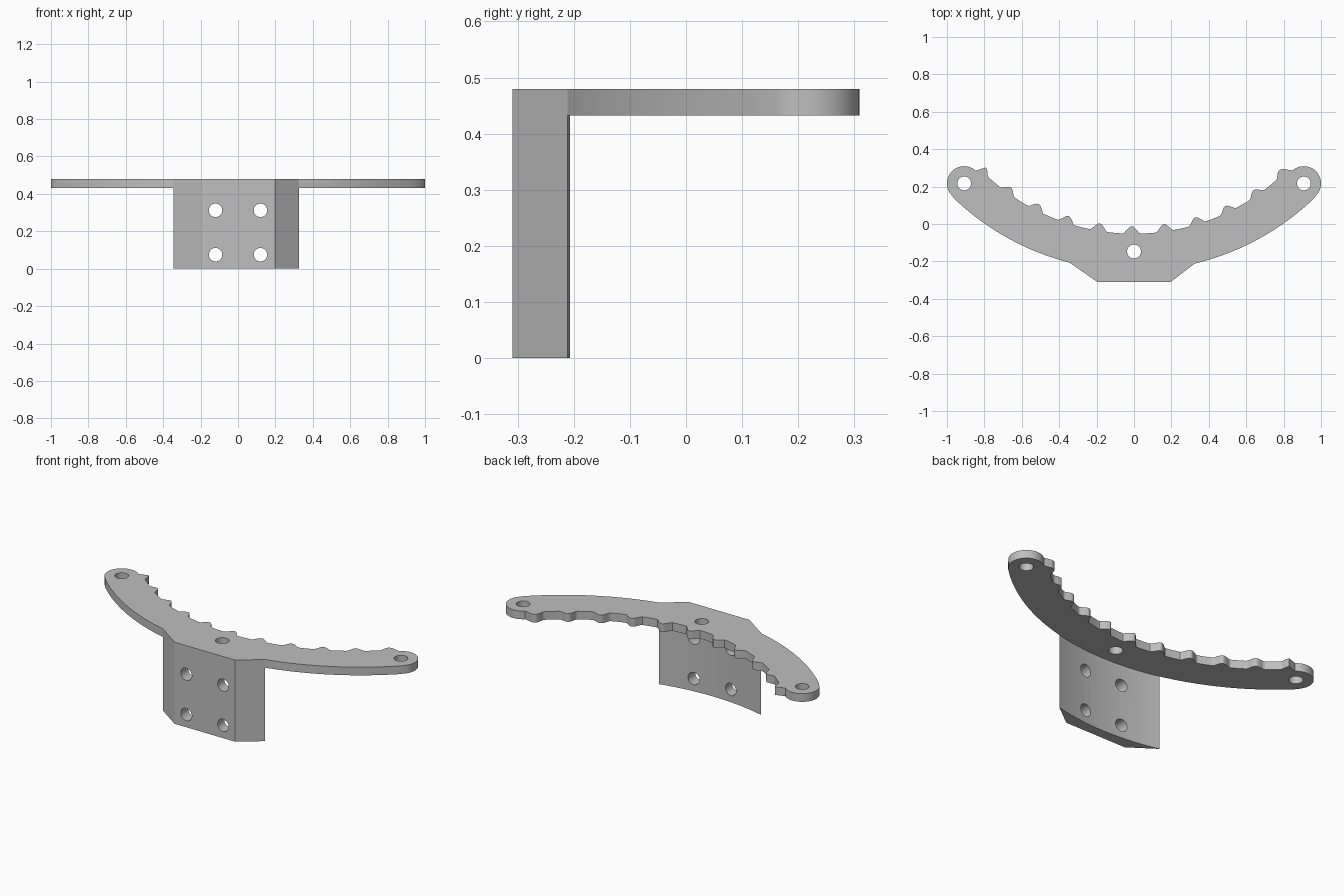
import bpy, bmesh
from math import sin, cos, asin, pi, radians, degrees
from mathutils import Matrix, Vector

cube = bpy.data.objects.get("Cube")
if cube:
    bpy.data.objects.remove(cube, do_unlink=True)

TOP, UNDER = 0.48, 0.432          # plate faces
ARC_Y, ARC_R = 1.14, 1.39         # outer arc
TEETH_Y, VALLEY_R = 1.10, 1.152   # toothed inner arc
END_X, END_Y, END_R = 0.908, 0.217, 0.092
LEFT, RIGHT, FRONT = -0.345, 0.325, -0.309
PITCH, HALF_TOOTH = 8.85, 2.3     # degrees


def arc(cx, cy, r, a0, a1, n):
    """Points on an arc, angles in degrees measured from -y towards +x."""
    angles = [radians(a0 + (a1 - a0) * i / n) for i in range(n + 1)]
    return [(cx + r * sin(a), cy - r * cos(a)) for a in angles]


def tooth_radius(a):
    """Radius of the inner edge at angle a: rounded teeth over the valley arc."""
    k = max(-5, min(5, round((a + 0.6) / PITCH)))
    t = (a + 0.6 - k * PITCH) / HALF_TOOTH
    height = 0.04 - 0.012 * (k / 5) ** 2
    bump = ((1 + cos(pi * t)) / 2) ** 0.7 if abs(t) < 1 else 0
    return VALLEY_R - height * bump


# Outline pieces
a_left = degrees(asin(LEFT / ARC_R))
a_right = degrees(asin(RIGHT / ARC_R))
right_arc = arc(0, ARC_Y, ARC_R, a_right, 43.8, 20)
left_arc = arc(0, ARC_Y, ARC_R, -43.8, a_left, 20)
right_end = arc(END_X, END_Y, END_R, 46, 222, 26)
left_end = [(-x, y) for x, y in reversed(right_end)]
teeth = []
for i in range(225):
    a = 44.8 - 0.4 * i
    r = tooth_radius(a)
    teeth.append((r * sin(radians(a)), TEETH_Y - r * cos(radians(a))))
nose = [(-0.197, FRONT), (0.197, FRONT)]
back_arc = arc(0, ARC_Y, ARC_R, a_left, a_right, 14)

rim = right_arc + right_end + teeth + left_end + left_arc
outline = nose + rim
wing = rim + back_arc[1:-1]
block = nose + back_arc[::-1]

# Plate and block as one closed shell
bm = bmesh.new()


def cap(ring, z):
    bm.faces.new([bm.verts.new((x, y, z)) for x, y in ring])


def wall(ring, z0, z1):
    for (x0, y0), (x1, y1) in zip(ring, ring[1:] + ring[:1]):
        bm.faces.new([bm.verts.new(p) for p in
                      ((x0, y0, z0), (x1, y1, z0), (x1, y1, z1), (x0, y0, z1))])


cap(outline, TOP)
cap(wing, UNDER)
cap(block, 0)
wall(outline, UNDER, TOP)
wall(block, 0, UNDER)
bmesh.ops.remove_doubles(bm, verts=bm.verts, dist=0.00005)
bmesh.ops.recalc_face_normals(bm, faces=bm.faces)


def make_object(name, source):
    mesh = bpy.data.meshes.new(name)
    source.to_mesh(mesh)
    source.free()
    obj = bpy.data.objects.new(name, mesh)
    bpy.context.collection.objects.link(obj)
    return obj


bracket = make_object("toothed_bracket", bm)

# Drill holes: three through the plate, four through the block
drills = bmesh.new()


def drill(location, radius, turn):
    bmesh.ops.create_cone(drills, cap_ends=True, segments=32, radius1=radius,
                          radius2=radius, depth=0.3,
                          matrix=Matrix.Translation(Vector(location)) @ turn)


for x, y in ((-END_X, END_Y), (0, -0.147), (END_X, END_Y)):
    drill((x, y, TOP), 0.037, Matrix())
for x in (-0.12, 0.12):
    for z in (0.075, 0.312):
        drill((x, -0.27, z), 0.036, Matrix.Rotation(pi / 2, 4, 'X'))
cutter = make_object("hole_cutter", drills)
cutter.hide_render = True

cut = bracket.modifiers.new("holes", 'BOOLEAN')
cut.operation = 'DIFFERENCE'
cut.solver = 'EXACT'
cut.object = cutter
bpy.ops.object.select_all(action='DESELECT')
bracket.select_set(True)
bpy.context.view_layer.objects.active = bracket
bpy.ops.object.modifier_apply(modifier=cut.name)
bpy.data.objects.remove(cutter, do_unlink=True)

# Plain grey finish
grey = bpy.data.materials.new("light_grey")
grey.use_nodes = True
colour = (0.52, 0.52, 0.52, 1)
grey.diffuse_color = colour
grey.node_tree.nodes["Principled BSDF"].inputs["Base Color"].default_value = colour
bracket.data.materials.clear()
bracket.data.materials.append(grey)
bpy.ops.object.shade_smooth_by_angle(angle=radians(18))
